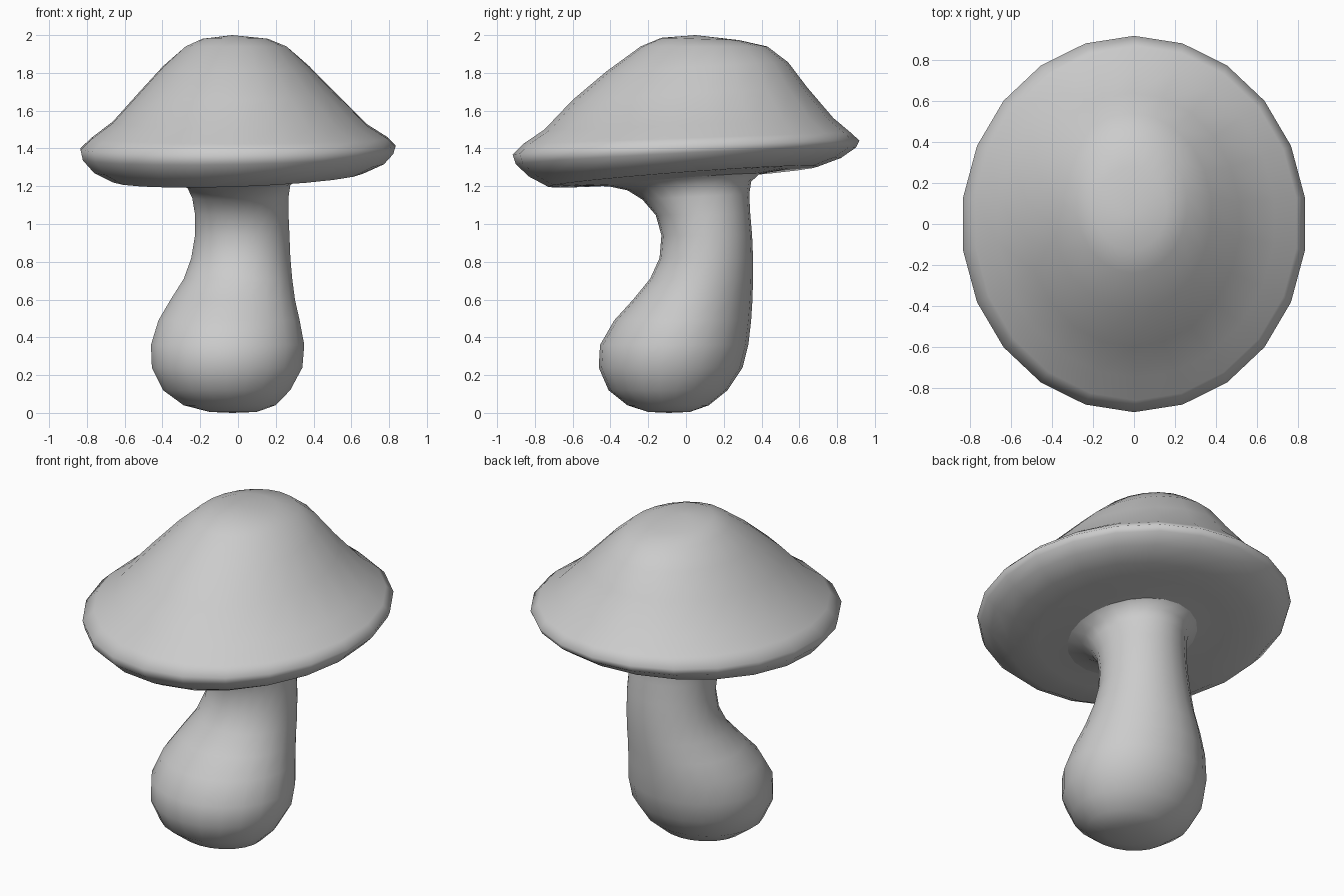
import bpy, bmesh
from math import sin, cos, pi

SIDES = 22


def loft(name, rings, start=None, end=None):
    """Skin oval rings given as (x0, x1, y0, y1, z, x tilt, y tilt)."""
    bm = bmesh.new()
    loops = []
    for x0, x1, y0, y1, z, tx, ty in rings:
        loop = []
        for i in range(SIDES):
            a = 2 * pi * i / SIDES + pi / 2
            x = (x0 + x1) / 2 + (x1 - x0) / 2 * cos(a)
            y = (y0 + y1) / 2 + (y1 - y0) / 2 * sin(a)
            loop.append(bm.verts.new((x, y, z + tx * x + ty * y)))
        loops.append(loop)
    for a, b in zip(loops, loops[1:]):
        for i in range(SIDES):
            j = (i + 1) % SIDES
            bm.faces.new((a[i], a[j], b[j], b[i]))
    for tip, loop in ((start, loops[0]), (end, loops[-1])):
        if tip:
            v = bm.verts.new(tip)
            for i in range(SIDES):
                bm.faces.new((loop[i], loop[(i + 1) % SIDES], v))
    bmesh.ops.recalc_face_normals(bm, faces=bm.faces[:])
    mesh = bpy.data.meshes.new(name)
    bm.to_mesh(mesh)
    bm.free()
    for p in mesh.polygons:
        p.use_smooth = True
    ob = bpy.data.objects.new(name, mesh)
    bpy.context.collection.objects.link(ob)
    return ob


# ring shared by the flared stem top and the cap underside
join = (-0.33, 0.33, -0.42, 0.39, 1.235, 0.035, 0.08)

# bulbous stem leaning to the back
loft("stem", [
    (-0.15, 0.10, -0.20, 0.02, 0.005, 0, 0),
    (-0.29, 0.20, -0.31, 0.12, 0.04, 0, 0),
    (-0.40, 0.28, -0.41, 0.22, 0.12, 0, 0),
    (-0.46, 0.345, -0.462, 0.30, 0.24, 0, 0),
    (-0.465, 0.355, -0.455, 0.33, 0.36, 0, 0),
    (-0.425, 0.33, -0.38, 0.345, 0.49, 0, 0),
    (-0.36, 0.305, -0.28, 0.352, 0.60, 0, 0),
    (-0.29, 0.29, -0.19, 0.355, 0.71, 0, 0),
    (-0.25, 0.28, -0.14, 0.355, 0.82, 0, 0),
    (-0.23, 0.275, -0.13, 0.35, 0.94, 0, 0),
    (-0.23, 0.27, -0.16, 0.34, 1.05, 0, 0.02),
    (-0.245, 0.27, -0.23, 0.335, 1.14, 0.01, 0.05),
    (-0.27, 0.28, -0.31, 0.345, 1.20, 0.03, 0.07),
    join,
], start=(-0.03, -0.09, 0))

# broad tilted cap: underside, rounded rim, domed top
loft("cap", [
    join,
    (-0.50, 0.50, -0.57, 0.54, 1.25, 0.035, 0.08),
    (-0.67, 0.67, -0.73, 0.70, 1.252, 0.035, 0.075),
    (-0.77, 0.78, -0.83, 0.82, 1.30, 0.03, 0.06),
    (-0.83, 0.83, -0.90, 0.90, 1.36, 0.02, 0.05),
    (-0.842, 0.842, -0.918, 0.918, 1.405, 0.01, 0.04),
    (-0.78, 0.80, -0.86, 0.87, 1.455, 0, 0.035),
    (-0.67, 0.69, -0.75, 0.78, 1.53, -0.01, 0.04),
    (-0.53, 0.52, -0.60, 0.64, 1.69, 0, 0.055),
    (-0.40, 0.38, -0.42, 0.54, 1.83, 0, 0.05),
    (-0.28, 0.26, -0.24, 0.43, 1.94, 0, 0),
    (-0.19, 0.16, -0.13, 0.28, 1.982, 0, -0.03),
], end=(-0.03, 0.05, 2.0))
